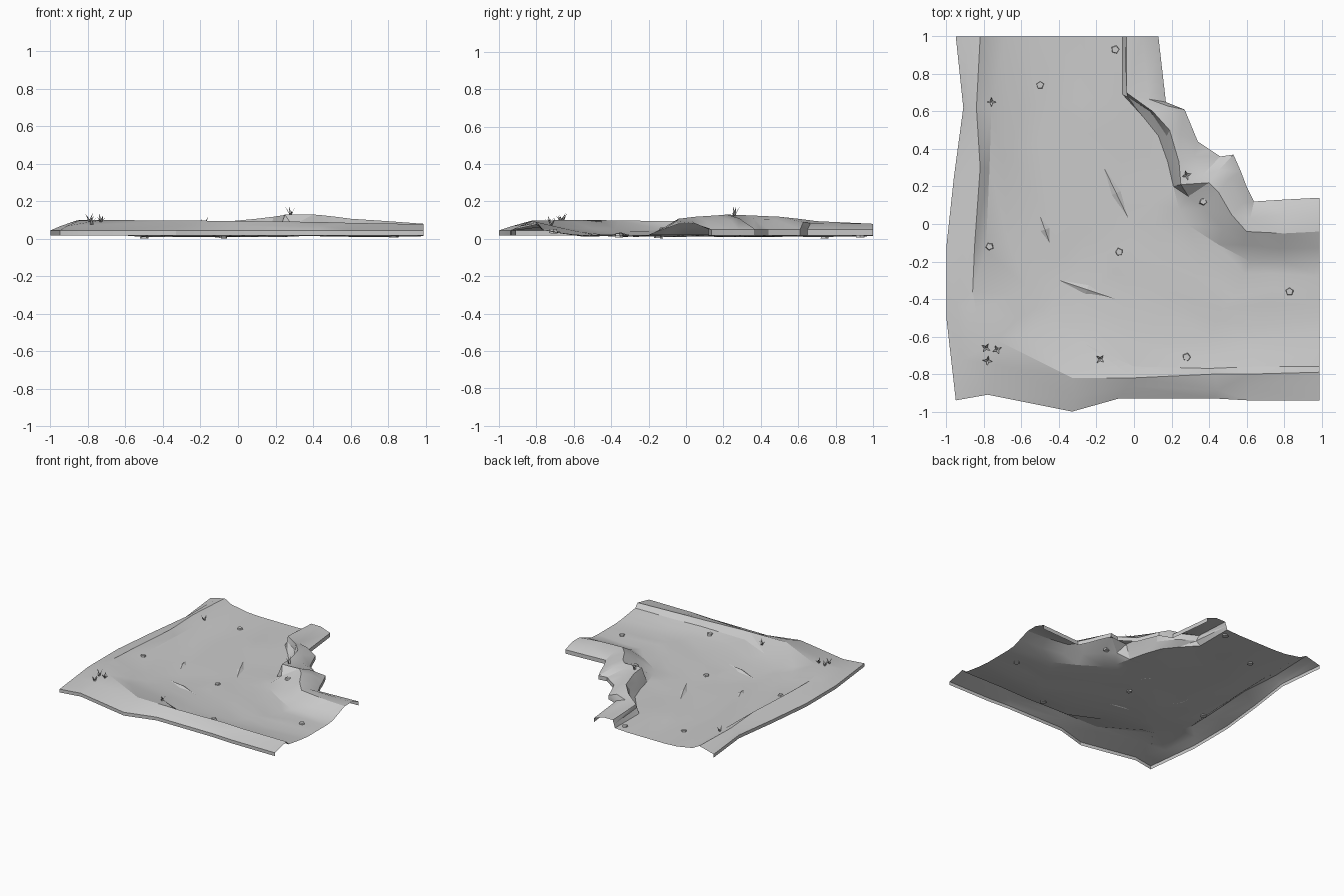
import bpy
import bmesh
import math
import random
from mathutils import Vector
from mathutils.bvhtree import BVHTree

random.seed(4)

if "Cube" in bpy.data.objects:
    bpy.data.objects.remove(bpy.data.objects["Cube"], do_unlink=True)

stone_grey = bpy.data.materials.new("plain grey")
stone_grey.use_nodes = True
grey = (0.6, 0.6, 0.6, 1)
stone_grey.diffuse_color = grey
stone_grey.node_tree.nodes["Principled BSDF"].inputs["Base Color"].default_value = grey


def make_object(name, bm, smooth=False):
    """Turn a bmesh into a named grey object."""
    mesh = bpy.data.meshes.new(name)
    bm.to_mesh(mesh)
    bm.free()
    obj = bpy.data.objects.new(name, mesh)
    bpy.context.collection.objects.link(obj)
    mesh.materials.append(stone_grey)
    if smooth:
        bpy.ops.object.select_all(action="DESELECT")
        obj.select_set(True)
        bpy.context.view_layer.objects.active = obj
        bpy.ops.object.shade_smooth_by_angle(angle=math.radians(25))
    return obj


def rail(path, height, swell=0.0):
    """Lift a plan path to a height that swells towards its middle."""
    last = len(path) - 1
    return [Vector((x, y, height + swell * math.sin(math.pi * i / last)))
            for i, (x, y) in enumerate(path)]


def between(first, second, amount, rough=0.0):
    """Make a rail part way between two others, slightly uneven inside."""
    row = [a.lerp(b, amount) for a, b in zip(first, second)]
    for point in row[1:-1]:
        point.x += random.uniform(-rough, rough) * 4
        point.y += random.uniform(-rough, rough) * 4
        point.z += random.uniform(-rough, rough)
    return row


# Plan paths running from the back opening round the bend to the right opening
outer_edge = [(-.95, 1), (-.91, .62), (-.96, .25), (-1, -.12), (-1, -.5), (-.95, -.94),
              (-.78, -.91), (-.33, -1), (-.08, -.93), (.43, -.93), (.61, -.94), (.99, -.94)]
outer_crest = [(-.82, 1), (-.84, .62), (-.82, .3), (-.85, -.12), (-.86, -.36), (-.84, -.47),
               (-.73, -.62), (-.33, -.82), (0, -.82), (.43, -.8), (.62, -.8), (.99, -.79)]
bank_step = [(-.76, 1), (-.76, .62), (-.77, .3), (-.79, -.14), (-.66, -.38), (-.61, -.5),
             (-.57, -.58), (-.26, -.64), (0, -.76), (.4, -.77), (.65, -.76), (.99, -.76)]
road_edge = [(-.62, 1), (-.6, .62), (-.66, .38), (-.58, -.05), (-.52, -.28), (-.42, -.38),
             (-.3, -.45), (-.1, -.5), (.1, -.55), (.4, -.62), (.62, -.62), (.99, -.58)]
inner_foot = [(-.06, 1), (-.06, .69), (.05, .57), (.13, .47), (.18, .33), (.21, .2),
              (.24, .08), (.28, 0), (.45, -.11), (.62, -.2), (.8, -.2), (.99, -.2)]
inner_crest = [(-.04, 1), (-.04, .7), (.1, .6), (.19, .5), (.24, .33), (.25, .21),
               (.4, .22), (.45, .17), (.52, .05), (.6, -.04), (.8, -.05), (.99, -.04)]
inner_edge = [(.13, 1), (.17, .65), (.27, .61), (.34, .44), (.4, .4), (.46, .36),
              (.53, .37), (.57, .28), (.6, .2), (.64, .12), (.8, .13), (.99, .14)]

rim = rail(outer_edge, .045)
crest = rail(outer_crest, .078, .022)
step = rail(bank_step, .045, .008)
kerb = rail(road_edge, .02, .004)
foot = rail(inner_foot, .02)
brow = rail(inner_crest, .08, .05)
lip = rail(inner_edge, .05)


def dropped(row):
    """Copy a rail down to the foot of the skirt."""
    return [Vector((p.x, p.y, .018)) for p in row]


# Cross-section rows from the outer skirt, over the road, to the inner skirt
rows = [dropped(rim), rim, between(rim, crest, .5, .006), crest, step]
rows += [between(step, kerb, .5, .005), kerb]
for amount in (.2, .4, .6, .8):
    row = between(kerb, foot, amount, .006)
    for point in row:
        point.z -= .006
    rows.append(row)
rows += [foot, between(foot, brow, .45, .006), brow]
shoulder = between(brow, lip, .5, .006)
for point in shoulder:
    point.z += .015
rows += [shoulder, lip, dropped(lip)]

# Ground sheet lofted through the rows
bm = bmesh.new()
grid = [[bm.verts.new(p) for p in row] for row in rows]
for lower, upper in zip(grid, grid[1:]):
    for i in range(len(lower) - 1):
        bm.faces.new((lower[i], lower[i + 1], upper[i + 1], upper[i]))
bmesh.ops.triangulate(bm, faces=bm.faces[:], quad_method="SHORT_EDGE")
bm.normal_update()
if sum(f.normal.z * f.calc_area() for f in bm.faces) < 0:
    bmesh.ops.reverse_faces(bm, faces=bm.faces[:])
surface = BVHTree.FromBMesh(bm)
make_object("ground", bm, smooth=True)


def ground_point(x, y):
    """Find the ground directly under a plan position."""
    hit = surface.ray_cast(Vector((x, y, 1)), Vector((0, 0, -1)))[0]
    return hit if hit else Vector((x, y, .05))


# Loose five-sided stones half sunk in the ground
stones = [(-.5, .74), (-.1, .93), (.37, .12), (-.77, -.12),
          (-.08, -.15), (.83, -.36), (.28, -.71)]
for number, (x, y) in enumerate(stones):
    bm = bmesh.new()
    bmesh.ops.create_cone(bm, cap_ends=True, segments=5, radius1=.025,
                          radius2=.019, depth=.022)
    for vert in bm.verts:
        vert.co *= random.uniform(.85, 1.1)
    bmesh.ops.rotate(bm, verts=bm.verts, matrix=Vector((1, 0, 0)).rotation_difference(
        Vector((math.cos(number), math.sin(number), 0))).to_matrix())
    place = ground_point(x, y)
    place.z = max(place.z, .0125)
    bmesh.ops.translate(bm, verts=bm.verts, vec=place)
    make_object(f"stone_{number}", bm)

# Tufts of pointed blades leaning outwards
tufts = [(-.76, .65), (-.79, -.66), (-.73, -.67), (-.78, -.73), (-.18, -.72), (.28, .26)]
for number, (x, y) in enumerate(tufts):
    bm = bmesh.new()
    base = ground_point(x, y)
    for blade in range(4):
        angle = math.tau * blade / 4 + number
        out = Vector((math.cos(angle), math.sin(angle), 0))
        side = Vector((-out.y, out.x, 0)) * .009
        tip = base + out * .028 + Vector((0, 0, random.uniform(.025, .05)))
        bm.faces.new([bm.verts.new(p) for p in (base - side, base + side, tip)])
    make_object(f"grass_tuft_{number}", bm)

# Low slivers of rock breaking through the road
slivers = [((-.16, .3), (-.03, .03)), ((-.4, -.3), (-.1, -.4)), ((-.5, .04), (-.45, -.1))]
for number, (start, end) in enumerate(slivers):
    bm = bmesh.new()
    a, b = ground_point(*start), ground_point(*end)
    across = (b - a).cross(Vector((0, 0, 1))).normalized() * .025
    middle = ground_point(*((a + b) / 2).xy)
    peak = bm.verts.new(middle + Vector((0, 0, .014)))
    ring = [bm.verts.new(p) for p in (a, middle - across, b, middle + across)]
    for i in range(4):
        bm.faces.new((ring[i - 1], ring[i], peak))
    bmesh.ops.recalc_face_normals(bm, faces=bm.faces[:])
    bm.normal_update()
    if peak.normal.z < 0:
        bmesh.ops.reverse_faces(bm, faces=bm.faces[:])
    make_object(f"rock_sliver_{number}", bm)
